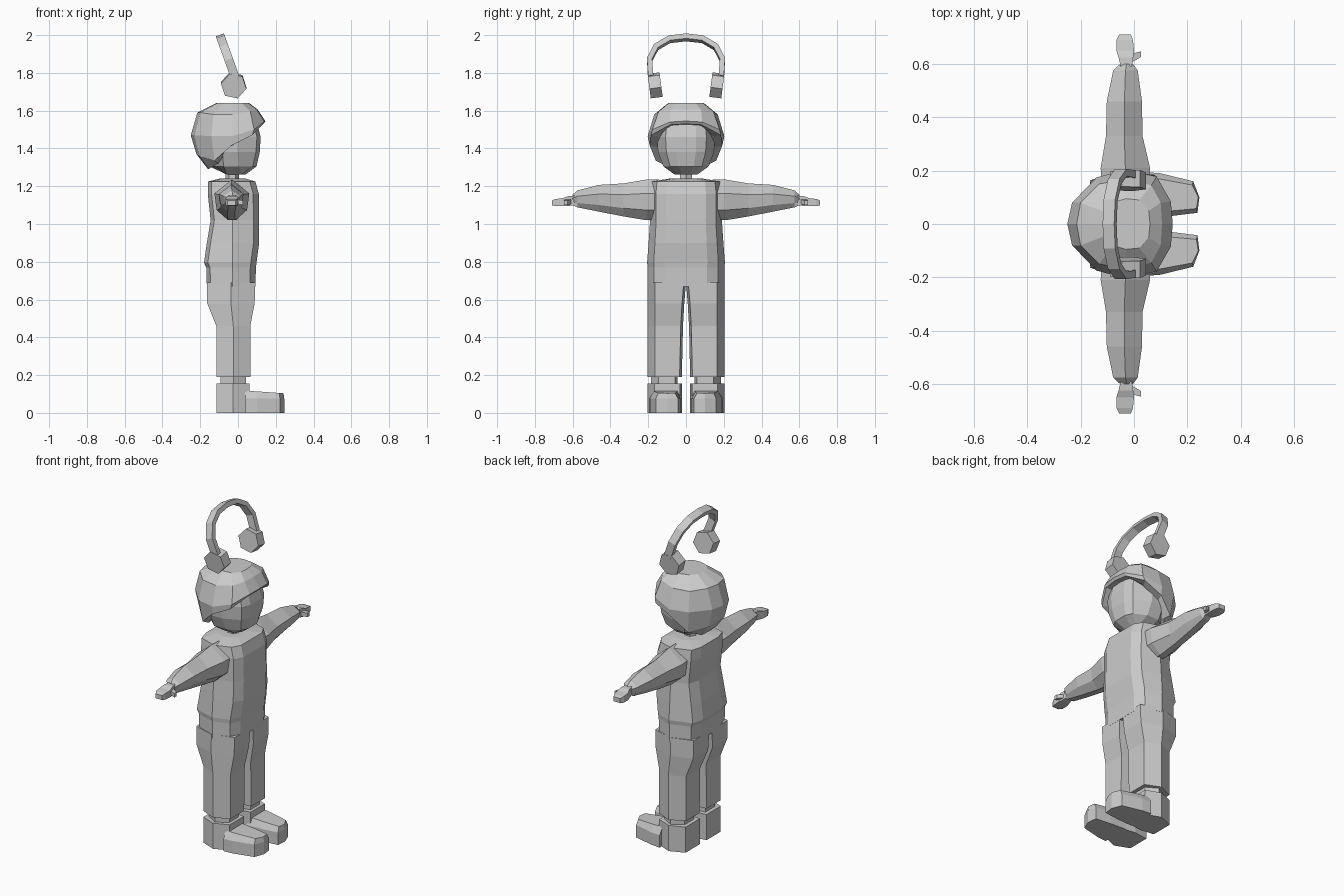
import bpy, bmesh, math
from mathutils import Vector

grey = bpy.data.materials.new("light grey")
grey.diffuse_color = (0.6, 0.6, 0.6, 1)


def loft(name, rings, mirror=False):
    """Skin a list of equal-length point rings, cap both ends, optionally mirror across y."""
    bm = bmesh.new()
    vs = [[bm.verts.new(p) for p in r] for r in rings]
    n = len(rings[0])
    for a, b in zip(vs, vs[1:]):
        for i in range(n):
            j = (i + 1) % n
            bm.faces.new((a[i], a[j], b[j], b[i]))
    bm.faces.new(vs[0])
    bm.faces.new(vs[-1])
    bmesh.ops.recalc_face_normals(bm, faces=bm.faces)
    me = bpy.data.meshes.new(name)
    bm.to_mesh(me)
    bm.free()
    me.materials.append(grey)
    ob = bpy.data.objects.new(name, me)
    bpy.context.collection.objects.link(ob)
    if mirror:
        m = ob.modifiers.new("mirror", 'MIRROR')
        m.use_axis = (False, True, False)
    return ob


def full(half):
    """Close a half ring, given from front centre to back centre, over to the -y side."""
    return list(half) + [(x, -y, z) for x, y, z in half[-2:0:-1]]


def hexa(z, xb, xf, yi, yo, chamfer=0.04):
    """Hexagonal leg section: flat front and back, pointed sides."""
    xm = (xb + xf) / 2
    inner = min(chamfer, 0.012)
    return [(xf, yi + inner, z), (xf, yo - chamfer, z), (xm, yo, z),
            (xb, yo - chamfer, z), (xb, yi + inner, z), (xm, yi, z)]


# Torso with a shirt hem and the hips below it
def torso_ring(z, xb, xf, y):
    return full([(xf, 0, z), (xf, y * 0.55, z), (xf - 0.03, y * 0.83, z), (-0.03, y, z),
                 (xb + 0.02, y * 0.8, z), (xb, y * 0.45, z), (xb, 0, z)])


loft("torso", [torso_ring(*r) for r in (
    (0.67, -0.165, 0.092, 0.203), (0.77, -0.168, 0.095, 0.203), (0.795, -0.18, 0.098, 0.206),
    (0.90, -0.165, 0.112, 0.198), (1.02, -0.145, 0.112, 0.190), (1.16, -0.16, 0.110, 0.192),
    (1.225, -0.16, 0.092, 0.185), (1.24, -0.10, 0.04, 0.09))])

# Trouser legs
loft("trouser_leg", [hexa(*r) for r in (
    (0.19, -0.115, 0.065, 0.022, 0.205), (0.46, -0.115, 0.065, 0.016, 0.205),
    (0.58, -0.163, 0.088, 0.009, 0.204), (0.69, -0.165, 0.092, 0.0, 0.203))], True)

# Ankles and shoes
loft("ankle", [hexa(z, -0.092, 0.043, 0.045, 0.185) for z in (0.14, 0.20)], True)
loft("shoe_heel", [hexa(z, -0.115, 0.062, 0.02, 0.203, 0.035) for z in (0, 0.155)], True)
sole = [(0.04, 0.025), (0.14, 0.03), (0.238, 0.042), (0.245, 0.10),
        (0.222, 0.160), (0.10, 0.19), (0.04, 0.195)]
loft("shoe_toe", [
    [(x, y, 0) for x, y in sole],
    [(x, y, 0.075) for x, y in sole],
    [(x - 0.004, 0.105 + (y - 0.105) * 0.75, 0.121 - x * 0.07) for x, y in sole]], True)


# Arms: six-sided, ridged on top, flat beneath
def arm_ring(y, xb, xf, z0, z1):
    xm, h = (xb + xf) / 2, z1 - z0
    return [(xm, y, z1), (xf, y, z0 + h * 0.66), (xf - 0.012, y, z0 + h * 0.25), (xm + 0.02, y, z0),
            (xm - 0.02, y, z0), (xb + 0.012, y, z0 + h * 0.25), (xb, y, z0 + h * 0.66)]


loft("arm", [arm_ring(*r) for r in (
    (0.14, -0.12, 0.06, 1.02, 1.235), (0.21, -0.125, 0.06, 1.02, 1.235),
    (0.33, -0.105, 0.032, 1.04, 1.215), (0.46, -0.102, 0.03, 1.065, 1.207),
    (0.575, -0.078, 0.014, 1.088, 1.178), (0.60, -0.052, -0.004, 1.10, 1.155))], True)


# Hands and thumbs
def box_ring(y, xb, xf, z0, z1):
    return [(xb, y, z0), (xf, y, z0), (xf, y, z1), (xb, y, z1)]


loft("hand", [box_ring(*r) for r in (
    (0.59, -0.05, -0.008, 1.10, 1.15), (0.625, -0.058, -0.003, 1.095, 1.147),
    (0.65, -0.066, 0.0, 1.095, 1.137), (0.69, -0.066, -0.004, 1.095, 1.132),
    (0.71, -0.055, -0.012, 1.098, 1.125))], True)
loft("thumb", [[(x, y - w, z - 0.012), (x, y + w, z - 0.012), (x, y + w, z + 0.012), (x, y - w, z + 0.012)]
               for x, y, z, w in ((-0.01, 0.62, 1.118, 0.014), (0.008, 0.629, 1.116, 0.014),
                                  (0.027, 0.637, 1.112, 0.010))], True)

# Neck
loft("neck", [[(-0.03 + 0.036 * math.cos(math.tau * i / 6), 0.036 * math.sin(math.tau * i / 6), z)
               for i in range(6)] for z in (1.22, 1.29)])


# Head: faceted rounded block
def head_ring(z, xb, xf, y):
    xm = (xb + xf) / 2
    return full([(xf, 0, z), (xf, y * 0.35, z), (xf - 0.02, y * 0.7, z), (xm + 0.03, y, z),
                 (xm - 0.05, y, z), (xb + 0.03, y * 0.65, z), (xb, 0, z)])


loft("head", [head_ring(*r) for r in (
    (1.262, -0.06, 0.04, 0.06), (1.305, -0.15, 0.098, 0.12), (1.38, -0.18, 0.115, 0.148),
    (1.46, -0.19, 0.12, 0.155), (1.56, -0.17, 0.095, 0.14))])

# Hair cap with a raised front brim, low at the nape
crown = [(0.06, 0, 1.64), (0.055, 0.05, 1.64), (0.02, 0.09, 1.64), (-0.03, 0.095, 1.64),
         (-0.08, 0.08, 1.64), (-0.11, 0.045, 1.64), (-0.115, 0, 1.64)]
upper = [(0.105, 0, 1.605), (0.10, 0.08, 1.605), (0.065, 0.145, 1.595), (-0.03, 0.168, 1.58),
         (-0.13, 0.15, 1.58), (-0.20, 0.08, 1.59), (-0.215, 0, 1.59)]
brim = [(0.145, 0, 1.545), (0.138, 0.085, 1.54), (0.085, 0.178, 1.50), (-0.03, 0.203, 1.465),
        (-0.14, 0.175, 1.465), (-0.232, 0.08, 1.47), (-0.25, 0, 1.47)]
rim = [(0.135, 0, 1.53), (0.128, 0.085, 1.525), (0.075, 0.185, 1.47), (-0.035, 0.192, 1.415),
       (-0.125, 0.16, 1.335), (-0.205, 0.075, 1.36), (-0.22, 0, 1.37)]
hem = [(0.105, 0, 1.528), (0.098, 0.08, 1.522), (0.055, 0.148, 1.465), (-0.05, 0.145, 1.405),
       (-0.105, 0.13, 1.32), (-0.155, 0.07, 1.292), (-0.16, 0, 1.292)]
inside = [(x * 0.7 - 0.01, y * 0.6, z + 0.03) for x, y, z in hem]
loft("hair_cap", [full(r) for r in (crown, upper, brim, rim, hem, inside)])

# Headphone band: half hoop swept in a backward-leaning plane
path = [(0.187, 1.78), (0.193, 1.87), (0.158, 1.937), (0.088, 1.978), (0, 1.988)]
path += [(-y, z) for y, z in path[-2::-1]]
lean = Vector((-0.36, 0, 1)).normalized()
across = Vector((lean.z, 0, -lean.x))
band = []
for i, (y, z) in enumerate(path):
    c = Vector((-0.02 - 0.36 * (z - 1.79), y, z))
    a, b = path[max(i - 1, 0)], path[min(i + 1, len(path) - 1)]
    t = Vector((-0.36 * (b[1] - a[1]), b[0] - a[0], b[1] - a[1])).normalized()
    n = t.cross(across)
    band.append([c + across * u * 0.023 + n * v * 0.014 for u, v in ((-1, -1), (1, -1), (1, 1), (-1, 1))])
loft("headphone_band", band)

# Headphone cups: hexagonal pads leaning inward at the bottom
cup = []
for y in (0.132, 0.195):
    ring = []
    for i in range(6):
        a = math.radians(48 + 60 * i)
        x, z = -0.023 + 0.069 * math.cos(a), 0.068 * math.sin(a)
        ring.append((x, y + z * 0.13, 1.734 + z - (y - 0.163) * 0.13))
    cup.append(ring)
loft("headphone_cup", cup, True)
